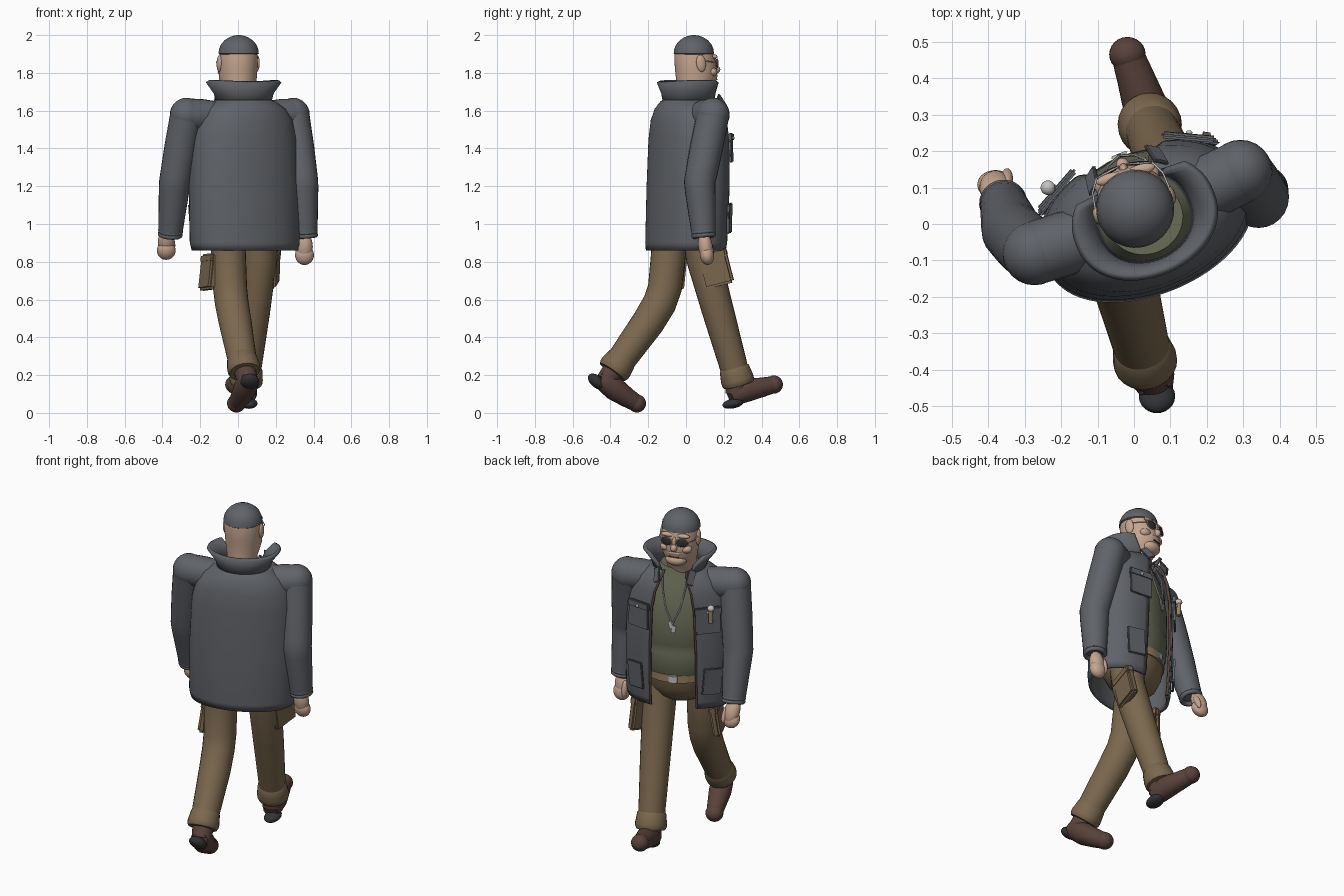
import bpy, bmesh, math
from mathutils import Matrix, Vector

if "Cube" in bpy.data.objects:
    bpy.data.objects.remove(bpy.data.objects["Cube"])


def material(name, r, g, b):
    m = bpy.data.materials.new(name)
    m.use_nodes = True
    m.diffuse_color = (r, g, b, 1)
    m.node_tree.nodes["Principled BSDF"].inputs["Base Color"].default_value = (r, g, b, 1)
    return m


GREY = material("jacket grey", .115, .123, .137)
KHAKI = material("trouser khaki", .2, .14, .077)
SKIN = material("skin", .56, .375, .275)
BOOT = material("boot brown", .1, .054, .043)
GREEN = material("shirt green", .14, .15, .095)
BLACK = material("sole black", .03, .032, .036)
SILVER = material("silver", .55, .55, .55)
TAN = material("belt tan", .34, .23, .13)

I = Matrix.Identity(4)
# The upper body and the head are each twisted about the vertical
TORSO = Matrix.Translation((.03, .015, 0)) @ Matrix.Rotation(math.radians(22), 4, 'Z')
HEAD = Matrix.Translation((.013, .008, 0)) @ Matrix.Rotation(math.radians(16), 4, 'Z')


def finish(name, bm, mat, frame=I, angle=40):
    bmesh.ops.recalc_face_normals(bm, faces=bm.faces)
    me = bpy.data.meshes.new(name)
    bm.to_mesh(me)
    bm.free()
    ob = bpy.data.objects.new(name, me)
    bpy.context.collection.objects.link(ob)
    ob.matrix_world = frame
    me.materials.append(mat)
    bpy.ops.object.select_all(action='DESELECT')
    ob.select_set(True)
    bpy.context.view_layer.objects.active = ob
    bpy.ops.object.shade_smooth_by_angle(angle=math.radians(angle))
    return ob


def skin_rings(name, rings, mat, frame=I, closed=True, angle=40):
    """Bridge rows of points; closed rows become capped tubes."""
    bm = bmesh.new()
    rows = [[bm.verts.new(p) for p in r] for r in rings]
    n = len(rows[0])
    for a, b in zip(rows, rows[1:]):
        for i in range(n if closed else n - 1):
            j = (i + 1) % n
            bm.faces.new((a[i], a[j], b[j], b[i]))
    if closed:
        bm.faces.new(rows[0])
        bm.faces.new(rows[-1])
    return finish(name, bm, mat, frame, angle)


def oval(t, a, b, p=1):
    c = math.cos(t)
    return a * math.sin(t), b * math.copysign(abs(c) ** p, c)


def loft(name, levels, mat, frame=I, n=40):
    """Stack of ovals given as (z, half width, half depth, y centre)."""
    rings = []
    for z, a, b, cy in levels:
        pts = [oval(2 * math.pi * i / n, a, b) for i in range(n)]
        rings.append([(x, y + cy, z) for x, y in pts])
    return skin_rings(name, rings, mat, frame)


def tube(name, path, mat, frame=I, n=24):
    """Round tube along points given as (x, y, z, radius)."""
    ps = [Vector(p[:3]) for p in path]
    rings = []
    for i, p in enumerate(ps):
        d = ps[min(i + 1, len(ps) - 1)] - ps[max(i - 1, 0)]
        u = Vector((1, 0, 0))
        if abs(d.normalized().x) > .9:
            u = Vector((0, 0, 1))
        u = (u - d * u.dot(d) / d.dot(d)).normalized()
        v = d.normalized().cross(u)
        r = path[i][3]
        rings.append([p + r * (u * math.cos(t) + v * math.sin(t))
                      for t in (2 * math.pi * k / n for k in range(n))])
    return skin_rings(name, rings, mat, frame, angle=50)


def blob(name, loc, size, mat, frame=I, tilt=0):
    bm = bmesh.new()
    bmesh.ops.create_uvsphere(bm, u_segments=24, v_segments=14, radius=1)
    m = Matrix.Translation(loc) @ Matrix.Rotation(math.radians(tilt), 4, 'X') @ Matrix.Diagonal((*size, 1))
    bm.transform(m)
    return finish(name, bm, mat, frame)


def box(name, size, mat, frame, bevel=.006):
    bm = bmesh.new()
    bmesh.ops.create_cube(bm, size=1)
    bm.transform(Matrix.Diagonal((*size, 1)))
    bmesh.ops.bevel(bm, geom=bm.edges[:], offset=min(bevel, min(size) * .4), segments=2, affect='EDGES')
    return finish(name, bm, mat, frame)


def ring(name, loc, axis, big, small, mat, frame=I):
    bpy.ops.mesh.primitive_torus_add(major_radius=big, minor_radius=small, major_segments=32, minor_segments=10)
    ob = bpy.context.object
    ob.name = name
    ob.matrix_world = frame @ Matrix.Translation(loc) @ Vector(axis).to_track_quat('Z', 'Y').to_matrix().to_4x4()
    ob.data.materials.append(mat)
    bpy.ops.object.shade_smooth()


def at(x, y, z, rx=0, ry=0, rz=0):
    m = Matrix.Translation((x, y, z))
    for a, k in ((rz, 'Z'), (ry, 'Y'), (rx, 'X')):
        m = m @ Matrix.Rotation(math.radians(a), 4, k)
    return m


# Open jacket and flared collar: (z, half width, half depth, half opening angle, y centre)
def shell(name, levels, thick):
    rows = []
    for z, a, b, gap, cy in levels:
        g = math.radians(gap)
        ts = [g + (2 * math.pi - 2 * g) * i / 56 for i in range(57)]
        rows.append([(x, y + cy, z) for x, y in (oval(t, a, b, .88) for t in ts)])
    ob = skin_rings(name, rows, GREY, TORSO, closed=False)
    mod = ob.modifiers.new("thickness", 'SOLIDIFY')
    mod.thickness = thick
    mod.offset = -1 if ob.data.polygons[0].normal.dot(ob.data.polygons[0].center * Vector((1, 1, 0))) > 0 else 1
    return rows


jacket = shell("jacket", [(.86, .29, .192, 28, -.017), (.9, .3, .196, 27, -.015), (1.2, .3, .2, 27, -.004),
                          (1.45, .288, .195, 26, 0), (1.55, .264, .186, 24, 0), (1.61, .225, .17, 22, 0),
                          (1.65, .165, .145, 24, 0), (1.66, .14, .13, 28, 0)], .018)
shell("collar", [(1.63, .142, .133, 36, 0), (1.69, .158, .142, 42, 0), (1.75, .203, .162, 52, 0)], .02)
for side, k in (("left", 0), ("right", -1)):
    tube(side + "_zip", [(r[k][0] * .95, r[k][1] * .96, r[k][2], .007) for r in jacket], BOOT, TORSO, 8)
    s = 1 if k == 0 else -1
    box(side + "_lapel", (.05, .012, .085), GREY, TORSO @ at(s * .095, .15, 1.645, 25, s * 28, -s * 35))

# Jacket pockets
for side, s in (("left", 1), ("right", -1)):
    chest = TORSO @ at(s * .195, .162, 1.385, 2, 0, -s * 27)
    box(side + "_chest_pocket", (.14, .012, .12), GREY, chest)
    box(side + "_chest_flap", (.15, .018, .045), GREY, chest @ at(0, .003, .075))
    blob(side + "_flap_button", (0, .015, .07), (.009, .006, .009), SILVER, chest)
    box(side + "_hip_pocket", (.11, .014, .16), GREY, TORSO @ at(s * .215, .145, 1.03, -2, s * 4, -s * 31))
pen = TORSO @ at(-.215, .178, 1.44)
tube("pen", [(0, 0, -.04, .013), (0, 0, .04, .013)], TAN, pen)
blob("pen_cap", (0, 0, .045), (.02, .02, .018), SILVER, pen)

# Shirt, belt and hips
loft("shirt", [(1.02, .2, .158, 0), (1.08, .222, .178, 0), (1.19, .232, .184, 0), (1.215, .228, .176, 0),
               (1.235, .234, .182, 0), (1.37, .238, .178, 0), (1.5, .215, .163, 0),
               (1.6, .15, .12, 0), (1.67, .105, .098, 0)], GREEN, TORSO)
loft("belt", [(1.01, .203, .172, 0), (1.055, .208, .174, 0)], TAN, TORSO)
box("buckle", (.05, .014, .048), SILVER, TORSO @ at(0, .175, 1.033))
loft("hips", [(.86, .1, .075, 0), (.9, .165, .125, 0), (.96, .192, .155, 0), (1.02, .2, .166, 0)], KHAKI, TORSO)

# Necklace with two tags
for side, s in (("left", 1), ("right", -1)):
    tube(side + "_chain", [(s * .075, .1, 1.65, .004), (s * .06, .152, 1.55, .004),
                           (s * .04, .172, 1.46, .004), (0, .186, 1.37, .004)], SILVER, TORSO, 6)
    box(side + "_tag", (.024, .008, .045), SILVER, TORSO @ at(s * .008, .188, 1.355 + s * .012, 0, s * 14, 0))

# Head
loft("head", [(1.6, .08, .075, .02), (1.7, .083, .085, .025), (1.73, .09, .1, .04), (1.77, .099, .11, .05),
              (1.82, .102, .112, .046), (1.89, .102, .107, .038), (1.93, .093, .098, .035)], SKIN, HEAD)
loft("cap", [(1.898, .1, .1, .035)] +
     [(1.903 + .097 * math.sin(t), .107 * math.cos(t), .107 * math.cos(t), .035)
      for t in (math.radians(k) for k in (0, 15, 30, 45, 60, 72, 82, 88))], GREY, HEAD)
blob("chin", (0, .118, 1.735), (.06, .045, .035), SKIN, HEAD)
blob("upper_lip", (0, .14, 1.785), (.05, .022, .016), SKIN, HEAD)
blob("nose", (0, .157, 1.818), (.019, .023, .022), SKIN, HEAD)
blob("nose_bridge", (0, .148, 1.845), (.013, .016, .035), SKIN, HEAD)
box("mouth", (.06, .008, .006), BOOT, HEAD @ at(0, .156, 1.765), .002)
for side, s in (("left", 1), ("right", -1)):
    blob(side + "_ear", (s * .103, .045, 1.85), (.014, .026, .045), SKIN, HEAD, 8)
    blob(side + "_brow", (s * .042, .133, 1.886), (.042, .016, .013), SKIN, HEAD)
    blob(side + "_cheek", (s * .055, .117, 1.805), (.036, .03, .025), SKIN, HEAD)
    lens = HEAD @ at(s * .045, .152, 1.852, 0, 0, -s * 12)
    blob(side + "_lens", (0, 0, 0), (.035, .006, .023), BLACK, lens)
    ring(side + "_rim", (0, 0, 0), (0, 1, 0), .034, .0025, SILVER, lens @ Matrix.Diagonal((1, 1, .7, 1)))
    tube(side + "_temple", [(s * .079, .145, 1.856, .003), (s * .1, .11, 1.858, .003),
                            (s * .106, .06, 1.865, .003)], SILVER, HEAD, 8)

# Arms: shoulder, elbow, wrist, hand
ARMS = {"left": [(.292, .143, 1.578), (.342, .072, 1.22), (.357, .093, .95), (.352, .103, .88)],
        "right": [(-.273, -.08, 1.578), (-.335, -.02, 1.22), (-.358, .055, .955), (-.38, .1, .905)]}
for side, pts in ARMS.items():
    s = 1 if side == "left" else -1
    sh, el, wr, ha = map(Vector, pts)
    blob(side + "_shoulder", sh, (.088, .088, .09), GREY)
    inner = sh.lerp(Vector((.03, .015, 1.56)), .55)
    tube(side + "_yoke", [(*sh, .087), (*sh.lerp(inner, .5), .088), (*inner, .08)], GREY)
    steps = [(sh, .086), (sh.lerp(el, .5), .087), (sh.lerp(el, .9), .084), (el, .083),
             (el.lerp(wr, .15), .081), (wr, .064)]
    tube(side + "_sleeve", [(*p, r) for p, r in steps], GREY)
    axis = (wr - el).normalized()
    for k in range(3):
        ring(f"{side}_sleeve_cuff_{k}", wr + axis * (.018 * k - .025), axis, .053, .013, GREY)
    tilt = 8 if s > 0 else 25
    blob(side + "_palm", ha, (.044, .038, .075), SKIN, tilt=tilt)
    blob(side + "_fingers", ha + Vector((0, .008, -.045)), (.05, .037, .052), SKIN, tilt=tilt)
    blob(side + "_thumb", ha + Vector((-s * .032, .026, -.02)), (.016, .018, .05), SKIN, tilt=tilt)

# Trouser legs with rolled cuffs and cargo pockets
LEGS = {"left": [(.115, .07, .97, .093), (.115, .092, .82, .092), (.085, .172, .53, .084), (.045, .268, .19, .072)],
        "right": [(-.055, -.085, .97, .093), (-.05, -.095, .82, .092), (-.042, -.112, .66, .09),
                  (-.033, -.14, .58, .089), (-.015, -.2, .48, .087), (.028, -.365, .25, .075)]}
for side, pts in LEGS.items():
    tube(side + "_leg", pts, KHAKI)
    end = Vector(pts[-1][:3])
    axis = (end - Vector(pts[-2][:3])).normalized()
    tube(side + "_cuff", [(*(end + axis * d), r) for d, r in
                          ((-.06, .07), (-.045, .08), (-.015, .084), (.01, .088),
                           (.03, .087), (.043, .08), (.045, .065))], KHAKI)
for side, frame in (("left", at(.19, .155, .765, 14, 4, -8)), ("right", at(-.155, -.08, .745, -3, 8, 22))):
    box(side + "_cargo_pocket", (.045, .16, .19), KHAKI, frame, .012)
    box(side + "_cargo_flap", (.051, .164, .05), KHAKI, frame @ at(0, 0, .072), .01)

# Boots
BOOTS = {"left": [(.055, .235, .085, .042), (.045, .265, .1, .058), (.032, .32, .12, .062),
                  (.005, .4, .135, .052), (-.018, .465, .15, .045)],
         "right": [(.063, -.46, .175, .045), (.053, -.425, .165, .06), (.035, -.375, .125, .062),
                   (.012, -.31, .08, .052), (-.008, -.26, .05, .045)]}
for side, pts in BOOTS.items():
    tube(side + "_boot", pts, BOOT)
    blob(side + "_toe", pts[-1][:3], (.05, .048, .048), BOOT)
    tube(side + "_ankle", [(*LEGS[side][-1][:3], .06), (*pts[1][:3], .055)], BOOT)
blob("left_heel", (.058, .25, .05), (.045, .058, .026), BLACK, tilt=12)
blob("right_heel", (.063, -.472, .165), (.05, .055, .032), BLACK, tilt=-40)
